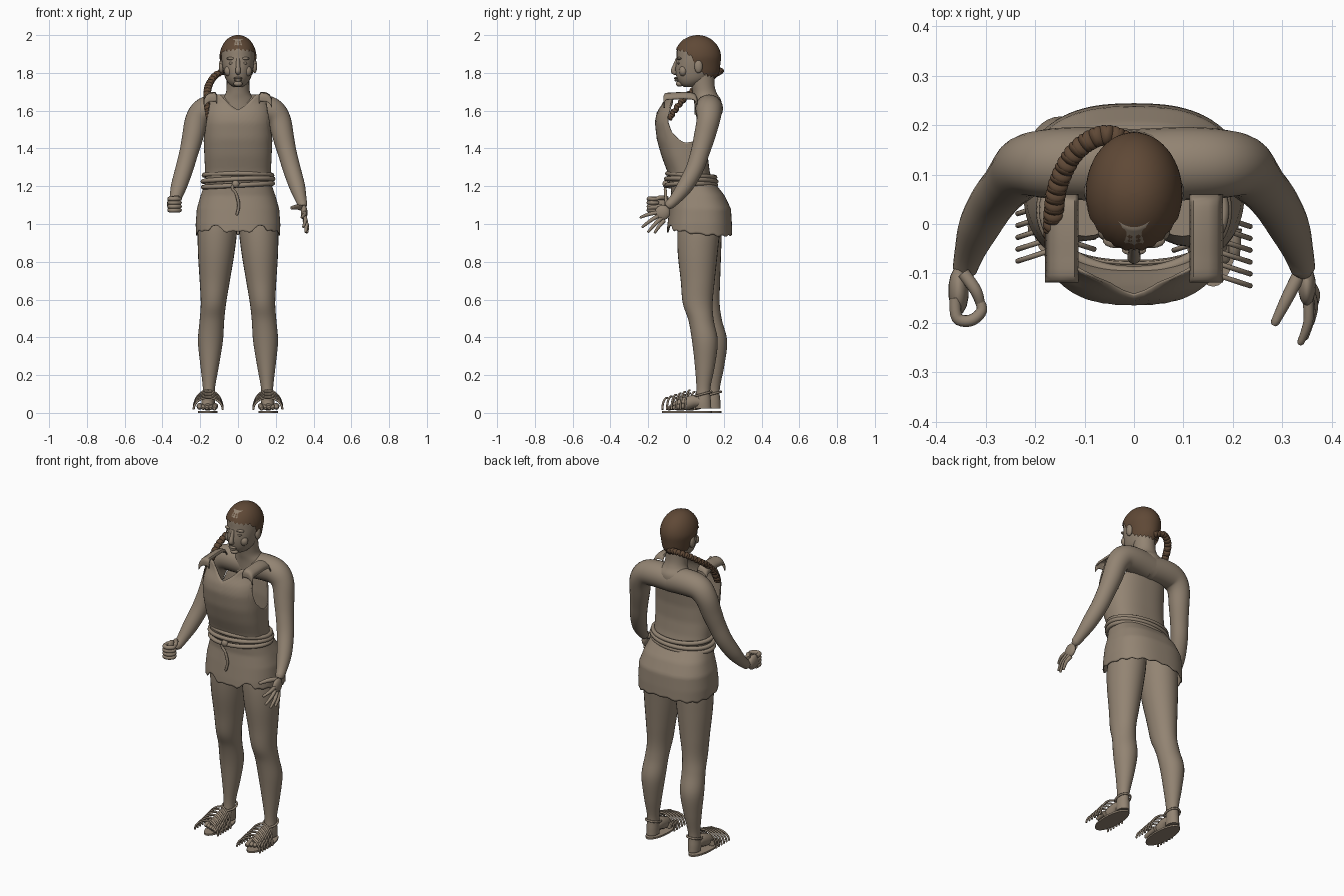
import bpy, bmesh, math
from mathutils import Vector, Matrix

if "Cube" in bpy.data.objects:
    bpy.data.objects.remove(bpy.data.objects["Cube"])


def material(name, rgb):
    m = bpy.data.materials.new(name)
    m.use_nodes = True
    m.diffuse_color = (*rgb, 1)
    m.node_tree.nodes["Principled BSDF"].inputs["Base Color"].default_value = (*rgb, 1)
    return m


TAN = material("warm tan", (.29, .23, .17))
BROWN = material("dark brown hair", (.115, .066, .037))


def finish(name, bm, mat, thick=0):
    bmesh.ops.recalc_face_normals(bm, faces=bm.faces)
    me = bpy.data.meshes.new(name)
    bm.to_mesh(me)
    bm.free()
    ob = bpy.data.objects.new(name, me)
    bpy.context.collection.objects.link(ob)
    me.materials.append(mat)
    for o in bpy.context.selected_objects:
        o.select_set(False)
    ob.select_set(True)
    bpy.context.view_layer.objects.active = ob
    bpy.ops.object.shade_smooth_by_angle(angle=math.radians(50))
    if thick:
        mod = ob.modifiers.new("cloth", "SOLIDIFY")
        mod.thickness = thick
    return ob


def smooth(rows, k=5):
    """Catmull-Rom interpolation of tuples."""
    rows = [Vector(r) for r in rows]
    out = []
    for i in range(len(rows) - 1):
        a, b, c, d = rows[max(i - 1, 0)], rows[i], rows[i + 1], rows[min(i + 2, len(rows) - 1)]
        for j in range(k):
            t = j / k
            out.append(b + (c - a) * (t / 2) + (a * 2 - b * 5 + c * 4 - d) * (t * t / 2)
                       + (b * 3 - a - c * 3 + d) * (t ** 3 / 2))
    return out + [rows[-1]]


def lerp(table, x):
    """Piecewise linear lookup, returning the values after the key."""
    for a, b in zip(table, table[1:]):
        if x <= b[0]:
            t = max(0, (x - a[0]) / (b[0] - a[0]))
            return [p + (q - p) * t for p, q in zip(a[1:], b[1:])]
    return table[-1][1:]


def skin_rings(bm, rings, wrap=True, caps=True):
    vs = [[bm.verts.new(p) for p in r] for r in rings]
    n = len(vs[0])
    for a, b in zip(vs, vs[1:]):
        for i in range(n if wrap else n - 1):
            bm.faces.new((a[i], a[(i + 1) % n], b[(i + 1) % n], b[i]))
    if caps:
        bm.faces.new(vs[0])
        bm.faces.new(vs[-1])


def loft(name, rows, mat=TAN, n=28):
    """Horizontal ellipses from rows of x, y, z, rx, ry."""
    bm = bmesh.new()
    skin_rings(bm, [[(x + rx * math.cos(a * math.tau / n), y + ry * math.sin(a * math.tau / n), z)
                     for a in range(n)] for x, y, z, rx, ry in smooth(rows)])
    return finish(name, bm, mat)


def tubes(name, paths, mat=TAN, n=12):
    """Round tubes along smoothed paths of x, y, z, radius."""
    bm = bmesh.new()
    for path in paths:
        pts = smooth(path)
        u, rings = None, []
        for i, p in enumerate(pts):
            t = (pts[min(i + 1, len(pts) - 1)].xyz - pts[max(i - 1, 0)].xyz).normalized()
            u = t.orthogonal() if u is None else u - t * u.dot(t)
            u.normalize()
            v = t.cross(u)
            ring = lambda c, r: [c + (u * math.cos(k * math.tau / n) + v * math.sin(k * math.tau / n)) * r
                                 for k in range(n)]
            rings.append(ring(p.xyz, p[3]))
        rings.append(ring(p.xyz + t * p[3] * .6, p[3] * .6))
        skin_rings(bm, rings)
    return finish(name, bm, mat)


def balls(name, items, mat=TAN):
    bm = bmesh.new()
    for centre, size, rot in items:
        bmesh.ops.create_uvsphere(bm, u_segments=14, v_segments=10, radius=1,
                                  matrix=Matrix.Translation(centre) @ rot @ Matrix.Diagonal((*size, 1)))
    return finish(name, bm, mat)


def shell(name, prof, low, high, mat=TAN, power=.8, thick=.006, ease=1):
    """Open wrap: prof rows z, rx, front y, back y; edges are functions of angle from the front."""
    bm, n, rows = bmesh.new(), 96, 24
    rings = []
    for j in range(rows + 1):
        v = 1 - (1 - j / rows) ** ease
        ring = []
        for i in range(n):
            a = i * math.tau / n
            deg = math.degrees(min(a, math.tau - a))
            z = low(deg) + v * (high(deg) - low(deg))
            rx, yf, yb = lerp(prof, z)
            s, c = math.sin(a), -math.cos(a)
            ring.append((rx * math.copysign(abs(s) ** power, s),
                         (yf + yb) / 2 + (yb - yf) / 2 * math.copysign(abs(c) ** power, c), z))
        rings.append(ring)
    skin_rings(bm, rings, caps=False)
    return finish(name, bm, mat, thick)


I = Matrix.Identity(4)

# Head, neck and face
loft("head", [(0, .02, 1.725, .02, .03), (0, .025, 1.74, .045, .055), (0, .04, 1.77, .066, .088),
              (0, .052, 1.82, .08, .108), (0, .06, 1.88, .088, .11), (0, .06, 1.94, .082, .105),
              (0, .06, 1.98, .05, .07)])
loft("neck", [(0, .115, 1.58, .1, .07), (0, .115, 1.65, .09, .072), (0, .1, 1.69, .066, .064),
              (0, .09, 1.73, .06, .062), (0, .08, 1.8, .06, .07)])
tubes("nose", [[(0, -.045, 1.875, .009), (0, -.058, 1.84, .011), (0, -.067, 1.81, .014), (0, -.055, 1.8, .012)]])
face = [((0, -.053, 1.772), (.025, .011, .006), I), ((0, -.05, 1.761), (.02, .012, .007), I),
        ((0, -.034, 1.742), (.024, .02, .015), I)]
for s in (-1, 1):
    face += [((s * .034, -.037, 1.851), (.016, .01, .007), I), ((s * .036, -.034, 1.876), (.027, .015, .008), I),
             ((s * .048, -.015, 1.81), (.026, .022, .028), I), ((s * .088, .066, 1.835), (.014, .022, .036), I)]
balls("face_features_and_ears", face)

# Hair cap with a ragged hairline, and the braid over the right shoulder
cap = [(1.76, .07, -.04, .15), (1.8, .082, -.05, .176)]
for k in range(19):
    h = math.sin(k * math.pi / 36)
    w = math.cos(k * math.pi / 36)
    cap.append((1.88 + .12 * h, .003 + .095 * w, .062 - .124 * w, .062 + .124 * w))
hairline = [(0, 1.925), (55, 1.915), (75, 1.885), (92, 1.81), (120, 1.785), (180, 1.77)]
shell("hair", cap, lambda d: lerp(hairline, d)[0] + .006 * math.sin(d * .45), lambda d: 2.0, BROWN, 1, 0, 2)
path = smooth([(-.01, .165, 1.8), (-.06, .18, 1.81), (-.115, .15, 1.79), (-.15, .09, 1.745),
               (-.162, .03, 1.7), (-.162, -.03, 1.64), (-.15, -.085, 1.565)], 6)
beads = []
for i, p in enumerate(path):
    t = (path[min(i + 1, len(path) - 1)] - path[max(i - 1, 0)]).normalized()
    tilt = Matrix.Rotation(.5 if i % 2 else -.5, 4, "X")
    beads.append((p, (.021, .019, .012), t.to_track_quat("Z", "Y").to_matrix().to_4x4() @ tilt))
balls("braid", beads, BROWN)

# Shoulders and arms, one tube per side meeting at the upper back
for s, side in ((1, "left"), (-1, "right")):
    arm = [(-.02, .118, 1.605, .073), (.1, .122, 1.612, .074), (.175, .122, 1.6, .07), (.218, .118, 1.55, .062),
           (.24, .097, 1.46, .056), (.26, .075, 1.38, .05), (.285, .045, 1.29, .047), (.313, -.005, 1.2, .042),
           (.332, -.055, 1.135, .031), (.342, -.09, 1.1, .025)]
    tubes(side + "_arm", [[(s * x, y, z, r) for x, y, z, r in arm]], n=24)

# Open left hand
balls("left_palm", [((.35, -.125, 1.06), (.018, .042, .04), Matrix.Rotation(.7, 4, "X"))])
tips = [(.337, -.24, 1.035), (.346, -.23, .985), (.358, -.2, .958), (.365, -.165, .955)]
hand = [[(.335, -.1, 1.085, .014), (.31, -.15, 1.09, .013), (.285, -.2, 1.085, .009)]]
for i, (x, y, z) in enumerate(tips):
    root = Vector((.352, -.155 + i * .013, 1.06 - i * .014))
    mid = root.lerp(Vector((x, y, z)), .5) + Vector((.008, 0, .004))
    hand.append([(*root, .011), (*mid, .01), (x, y, z, .007)])
tubes("left_fingers", hand)

# Closed right fist
balls("right_palm", [((-.355, -.135, 1.105), (.021, .05, .042), I)])
fist = [[(-.362, -.15, z, .012), (-.358, -.19, z, .012), (-.33, -.195, z, .012), (-.308, -.175, z, .011),
         (-.315, -.15, z, .009)] for z in (1.073, 1.093, 1.113, 1.133)]
fist.append([(-.345, -.1, 1.135, .013), (-.32, -.135, 1.14, .012), (-.31, -.165, 1.13, .009)])
tubes("right_fingers", fist)

# Sleeveless shirt, hollow, with V neck and deep armholes
shirt = [(1.2, .172, -.085, .145), (1.28, .174, -.1, .125), (1.36, .178, -.13, .115), (1.45, .182, -.155, .115),
         (1.54, .184, -.165, .125), (1.59, .183, -.155, .15), (1.64, .178, -.125, .18), (1.7, .174, -.115, .19)]
top = [(0, 1.605), (27, 1.685), (52, 1.69), (58, 1.58), (70, 1.49), (92, 1.43), (120, 1.44), (138, 1.55), (180, 1.58)]
shell("shirt", shirt, lambda d: 1.2, lambda d: lerp(top, d)[0])
for s, side in ((1, "left"), (-1, "right")):
    bm = bmesh.new()
    line = smooth([(-.118, 1.65), (-.113, 1.69), (-.06, 1.697), (0, 1.699), (.045, 1.692), (.06, 1.668)], 4)
    skin_rings(bm, [[(s * x, y, z - d) for x, d in ((.112, .012), (.12, 0), (.15, .002), (.168, .014), (.18, .035))]
                    for y, z in line], False, False)
    finish(side + "_shoulder_strap", bm, TAN, .006)

# Short skirt with a torn hem
skirt = [(.92, .222, -.105, .245), (1.0, .224, -.098, .243), (1.08, .218, -.088, .238), (1.15, .198, -.078, .205),
         (1.22, .174, -.082, .15)]
hem = [(0, .96), (12, .955), (20, .985), (34, .99), (42, .96), (60, .965), (90, .945), (130, .935), (180, .945)]
shell("skirt", skirt, lambda d: lerp(hem, d)[0] + .005 * math.sin(d * .3), lambda d: 1.22)

# Rope belt, knot and hanging cord
ropes = []
for k, (z, grow) in enumerate(((1.205, .012), (1.232, .014), (1.258, .008))):
    ropes.append([((.172 + grow) * math.sin(a), .028 - (.118 + grow) * math.cos(a),
                   z + .01 * math.sin(a + k * .8), .0125)
                  for a in [i * math.tau / 24 for i in range(25)]])
tubes("rope_belt", ropes, n=8)
tubes("hanging_cord", [[(-.015, -.105, 1.22, .009), (-.03, -.11, 1.19, .008), (-.01, -.108, 1.16, .008),
                        (.004, -.106, 1.1, .008), (-.006, -.108, 1.05, .007)]])
balls("belt_knot", [((-.012, -.108, 1.212), (.02, .016, .02), I)])

# Legs, feet and sandals; the right leg stands slightly further back
for s, side, back in ((1, "left", 0), (-1, "right", .05)):
    leg = [(.098, .075, 1.1, .085, .1), (.108, .068, .98, .103, .112), (.115, .062, .85, .097, .106),
           (.123, .062, .7, .08, .09), (.13, .062, .58, .067, .079), (.138, .08, .49, .065, .067),
           (.146, .1, .38, .066, .068), (.15, .1, .25, .049, .053), (.154, .092, .13, .032, .037),
           (.156, .09, .06, .034, .042), (.156, .092, .022, .033, .042)]
    loft(side + "_leg", [(s * x, y + back * min(1, (1.1 - z) / .7), z, rx, ry) for x, y, z, rx, ry in leg])
    foot = [(.156, .11, .05, .028), (.156, .05, .062, .034), (.158, .0, .05, .036), (.16, -.05, .038, .028)]
    foot_paths = [[(s * x, y + back, z, r) for x, y, z, r in foot]]
    for k in range(5):
        x = .122 + k * .02
        foot_paths.append([(s * x, -.01 + back, .036, .017), (s * x, -.05 + back, .032, .014),
                           (s * (x + .003), -.093 + k * .007 + back, .025, .013 if k == 0 else .01)])
    tubes(side + "_foot", foot_paths)

    loft(side + "_sandal_sole", [(s * .16, .005 + back, z, .052, .132) for z in (0, .005, .01)])
    straps = []
    for k in range(6):
        y, high = -.1 + k * .024, .062 + k * .008
        straps.append([(s * (.158 + .077 * math.cos(a)), y + back - .025 * abs(math.cos(a)),
                        .018 + high * math.sin(a), .0055) for a in [i * math.pi / 10 for i in range(11)]])
    straps.append([(s * (.155 + .039 * math.cos(a)), .09 + back + .045 * math.sin(a),
                    .1 + .012 * math.sin(a), .006) for a in [i * math.tau / 16 for i in range(17)]])
    tubes(side + "_sandal_straps", straps, n=8)
